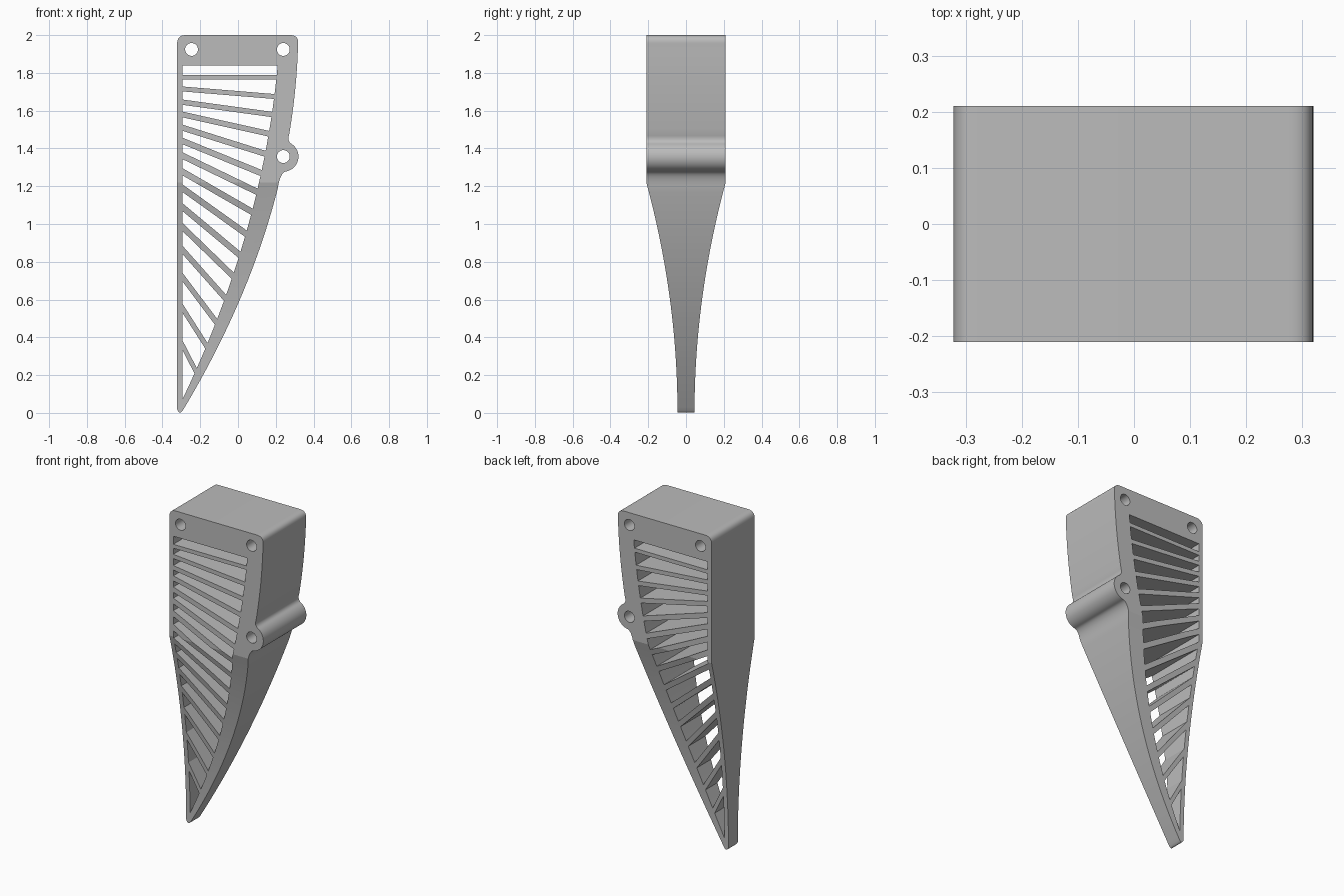
import bpy
import bmesh
import math

cube = bpy.data.objects.get("Cube")
if cube:
    bpy.data.objects.remove(cube, do_unlink=True)

LEFT, INNER_LEFT, TOP = -0.322, -0.295, 2.0
EAR = (0.24, 1.357)


def outer(z):
    """x of the curved outer edge."""
    return -0.30 + 0.6055 * z - 0.148 * z * z


def inner(z):
    """x of the curved edge of the slotted opening."""
    return -0.329 + 0.4943 * z - 0.1094 * z * z


def half_depth(z):
    return 0.045 + 0.165 * (z / 1.22) ** 2


def bezier(a, b, c, n=12):
    ts = [i / n for i in range(n + 1)]
    return [tuple((1 - t) ** 2 * p + 2 * t * (1 - t) * q + t * t * r
                  for p, q, r in zip(a, b, c)) for t in ts]


def arc(centre, radius, start, end, n):
    angles = [math.radians(start + (end - start) * i / n) for i in range(n + 1)]
    return [(centre[0] + radius * math.cos(a), centre[1] + radius * math.sin(a))
            for a in angles]


def follow(curve, z0, z1, n):
    zs = [z0 + (z1 - z0) * i / n for i in range(n + 1)]
    return [(curve(z), z) for z in zs]


def prisms(name, outlines, half, axis="Y"):
    """Extrude closed outlines symmetrically along an axis."""
    bm = bmesh.new()
    for outline in outlines:
        if axis == "Y":
            rings = [[bm.verts.new((u, s, z)) for u, z in outline] for s in (-half, half)]
        else:
            rings = [[bm.verts.new((s, u, z)) for u, z in outline] for s in (-half, half)]
        a, b = rings
        bm.faces.new(a)
        bm.faces.new(b[::-1])
        for i in range(len(a)):
            j = (i + 1) % len(a)
            bm.faces.new((a[j], a[i], b[i], b[j]))
    bmesh.ops.recalc_face_normals(bm, faces=bm.faces)
    mesh = bpy.data.meshes.new(name)
    bm.to_mesh(mesh)
    bm.free()
    obj = bpy.data.objects.new(name, mesh)
    bpy.context.collection.objects.link(obj)
    return obj


def combine(body, cutter, operation):
    cutter.hide_render = True
    mod = body.modifiers.new("cut", "BOOLEAN")
    mod.operation = operation
    mod.solver = "EXACT"
    mod.object = cutter
    bpy.context.view_layer.objects.active = body
    bpy.ops.object.modifier_apply(modifier=mod.name)
    bpy.data.objects.remove(cutter, do_unlink=True)


# Front outline: rounded top, curved edge with screw ear, pointed tip
ear = arc(EAR, 0.08, 58, -80, 28)
outline = bezier((LEFT, 1.955), (LEFT, TOP), (LEFT + 0.045, TOP))
outline += bezier((0.275, TOP), (0.324, TOP), (outer(1.95), 1.95))
outline += follow(outer, 1.92, 1.50, 12)
outline += bezier((outer(1.475), 1.475), (0.259, 1.44), ear[0], 10)
outline += ear[1:-1]
outline += bezier(ear[-1], (0.222, 1.27), (outer(1.19), 1.19))
outline += follow(outer, 1.15, 0.03, 28)
outline += bezier((outer(0.012), 0.012), (-0.31, -0.012), (LEFT, 0.02), 8)
body = prisms("bracket_body", [outline], 0.25)

# Side profile: full depth above, tapering to the tip
taper = [(half_depth(1.22 * i / 24), 1.22 * i / 24) for i in range(25)]
taper[0] = (taper[0][0], -0.05)
taper.append((taper[-1][0], TOP + 0.05))
profile = taper + [(-y, z) for y, z in reversed(taper)]
combine(body, prisms("taper_cutter", [profile], 0.6, "X"), "INTERSECT")

# Slats: height at the straight side and at the curved side
slats = [(1.778, 1.778), (1.715, 1.675), (1.645, 1.58), (1.58, 1.478), (1.51, 1.372),
         (1.44, 1.27), (1.362, 1.171), (1.277, 1.065), (1.19, 0.949), (1.09, 0.837),
         (0.985, 0.726), (0.864, 0.609), (0.72, 0.482), (0.556, 0.355), (0.36, 0.223)]


def slat_edge(index, side):
    """Heights where one edge of a slat meets the two sides of the opening."""
    zl, zr = slats[index]
    slope = (zr - zl) / (inner(zr) - INNER_LEFT)
    thick = 0.024 + 0.009 * math.sin(math.pi * index / 14)
    start = zl + side * thick / 2 * math.hypot(1, slope)
    z = zr
    for _ in range(90):
        z = start + slope * (inner(z) - INNER_LEFT)
    return start, z


# Openings left between neighbouring slats
openings = []
upper = (1.84, 1.84)
for k in range(len(slats)):
    lower = slat_edge(k, 1)
    openings.append([(INNER_LEFT, lower[0]), (INNER_LEFT, upper[0])]
                    + follow(inner, upper[1], lower[1], 4))
    upper = slat_edge(k, -1)
openings.append([(INNER_LEFT, 0.07), (INNER_LEFT, upper[0])]
                + follow(inner, upper[1], 0.085, 4))
combine(body, prisms("slot_cutter", openings, 0.35), "DIFFERENCE")

# Screw holes
holes = [arc(c, 0.034, 0, 352.5, 47) for c in ((-0.246, 1.924), (0.24, 1.924), EAR)]
combine(body, prisms("hole_cutter", holes, 0.35), "DIFFERENCE")

# Grey finish
grey = bpy.data.materials.new("grey_plastic")
grey.use_nodes = True
colour = (0.5, 0.5, 0.5, 1)
grey.diffuse_color = colour
grey.node_tree.nodes["Principled BSDF"].inputs["Base Color"].default_value = colour
body.data.materials.clear()
body.data.materials.append(grey)
for poly in body.data.polygons:
    poly.material_index = 0

bpy.ops.object.select_all(action="DESELECT")
body.select_set(True)
bpy.context.view_layer.objects.active = body
bpy.ops.object.shade_smooth_by_angle(angle=math.radians(12))
